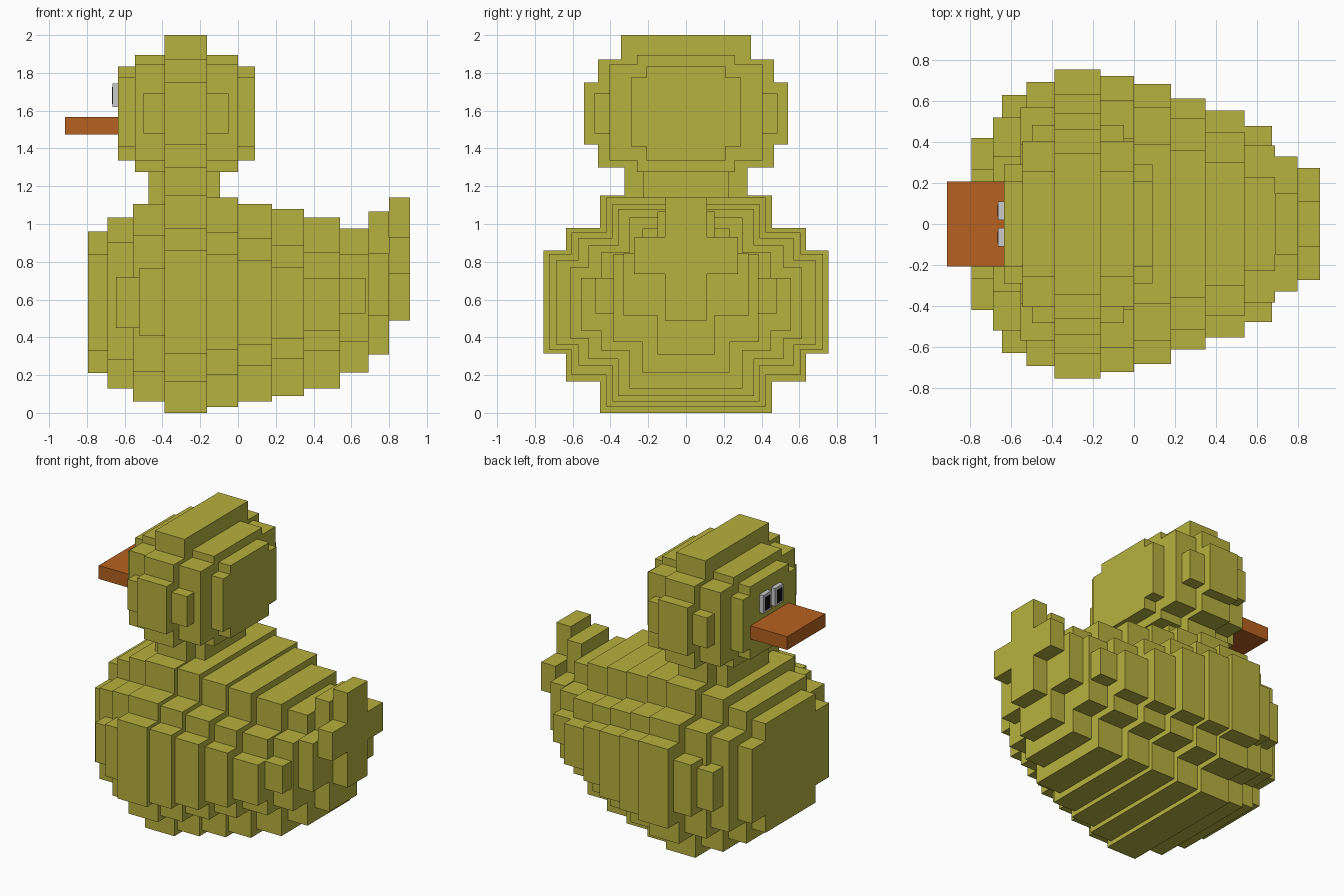
import bpy, bmesh


def material(name, rgb):
    m = bpy.data.materials.new(name)
    m.diffuse_color = (*rgb, 1)
    return m


yellow = material("yellow", (0.47, 0.44, 0.05))
orange = material("orange", (0.47, 0.12, 0.015))
black = material("black", (0.005, 0.005, 0.005))


def add_box(bm, x0, x1, y0, y1, z0, z1):
    v = bmesh.ops.create_cube(bm, size=1)["verts"]
    bmesh.ops.scale(bm, vec=(x1 - x0, y1 - y0, z1 - z0), verts=v)
    bmesh.ops.translate(bm, vec=((x0 + x1) / 2, (y0 + y1) / 2, (z0 + z1) / 2), verts=v)


def boxes(name, items, mat=None):
    """items: (x0, x1, y0, y1, z0, z1)"""
    bm = bmesh.new()
    for it in items:
        add_box(bm, *it)
    me = bpy.data.meshes.new(name)
    bm.to_mesh(me)
    bm.free()
    ob = bpy.data.objects.new(name, me)
    bpy.context.collection.objects.link(ob)
    if mat:
        me.materials.append(mat)
    return ob


def slices(name, table):
    """Each row: x range, then layers of (half width, z low, z high)."""
    items = [(x0, x1, -h, h, a, b) for x0, x1, layers in table for h, a, b in layers]
    return boxes(name, items, yellow)


# Body: stepped slices from breast to rump
slices("body", [
    (-0.795, -0.69, [(0.27, 0.21, 0.96), (0.42, 0.33, 0.84)]),
    (-0.69, -0.555, [(0.33, 0.13, 1.035), (0.52, 0.28, 0.905)]),
    (-0.645, -0.525, [(0.63, 0.45, 0.72)]),
    (-0.555, -0.39, [(0.39, 0.06, 1.105), (0.57, 0.22, 0.94)]),
    (-0.525, -0.39, [(0.695, 0.41, 0.765)]),
    (-0.39, -0.165, [(0.455, 0.0, 1.15), (0.635, 0.165, 0.98), (0.755, 0.315, 0.86)]),
    (-0.165, 0.0, [(0.42, 0.03, 1.14), (0.605, 0.20, 0.955), (0.725, 0.335, 0.84)]),
    (0.0, 0.18, [(0.39, 0.06, 1.105), (0.57, 0.25, 0.925), (0.685, 0.36, 0.81)]),
    (0.18, 0.35, [(0.36, 0.09, 1.08), (0.515, 0.285, 0.885), (0.615, 0.395, 0.77)]),
    (0.35, 0.54, [(0.30, 0.13, 1.035), (0.45, 0.33, 0.85), (0.555, 0.435, 0.715)]),
    (0.54, 0.69, [(0.23, 0.215, 0.975), (0.385, 0.375, 0.84)]),
    (0.54, 0.675, [(0.48, 0.525, 0.715)]),
])

# Tail
slices("tail", [
    (0.69, 0.80, [(0.15, 0.31, 1.065), (0.33, 0.515, 0.845)]),
    (0.80, 0.91, [(0.11, 0.49, 1.14), (0.275, 0.735, 0.93)]),
])

# Neck
slices("neck", [
    (-0.39, -0.165, [(0.325, 1.15, 1.30)]),
    (-0.475, -0.095, [(0.225, 1.08, 1.30)]),
])

# Head
slices("head", [
    (-0.635, -0.545, [(0.21, 1.335, 1.835), (0.29, 1.41, 1.775)]),
    (-0.545, -0.39, [(0.26, 1.275, 1.895), (0.405, 1.335, 1.845)]),
    (-0.39, -0.165, [(0.345, 1.30, 2.0), (0.465, 1.30, 1.87), (0.54, 1.42, 1.75)]),
    (-0.165, 0.0, [(0.26, 1.275, 1.895), (0.405, 1.335, 1.845)]),
    (0.0, 0.09, [(0.21, 1.335, 1.835), (0.29, 1.41, 1.775)]),
    (-0.50, -0.05, [(0.485, 1.48, 1.69)]),
])

# Beak
boxes("beak", [(-0.915, -0.635, -0.207, 0.207, 1.475, 1.567)], orange)

# Eyes and pupils
for side, s in (("left", 1), ("right", -1)):
    c = s * 0.065
    boxes(side + "_eye", [(-0.665, -0.635, c - 0.045, c + 0.045, 1.62, 1.745)])
    boxes(side + "_pupil", [(-0.668, -0.64, c - 0.028, c + 0.028, 1.635, 1.725)], black)
